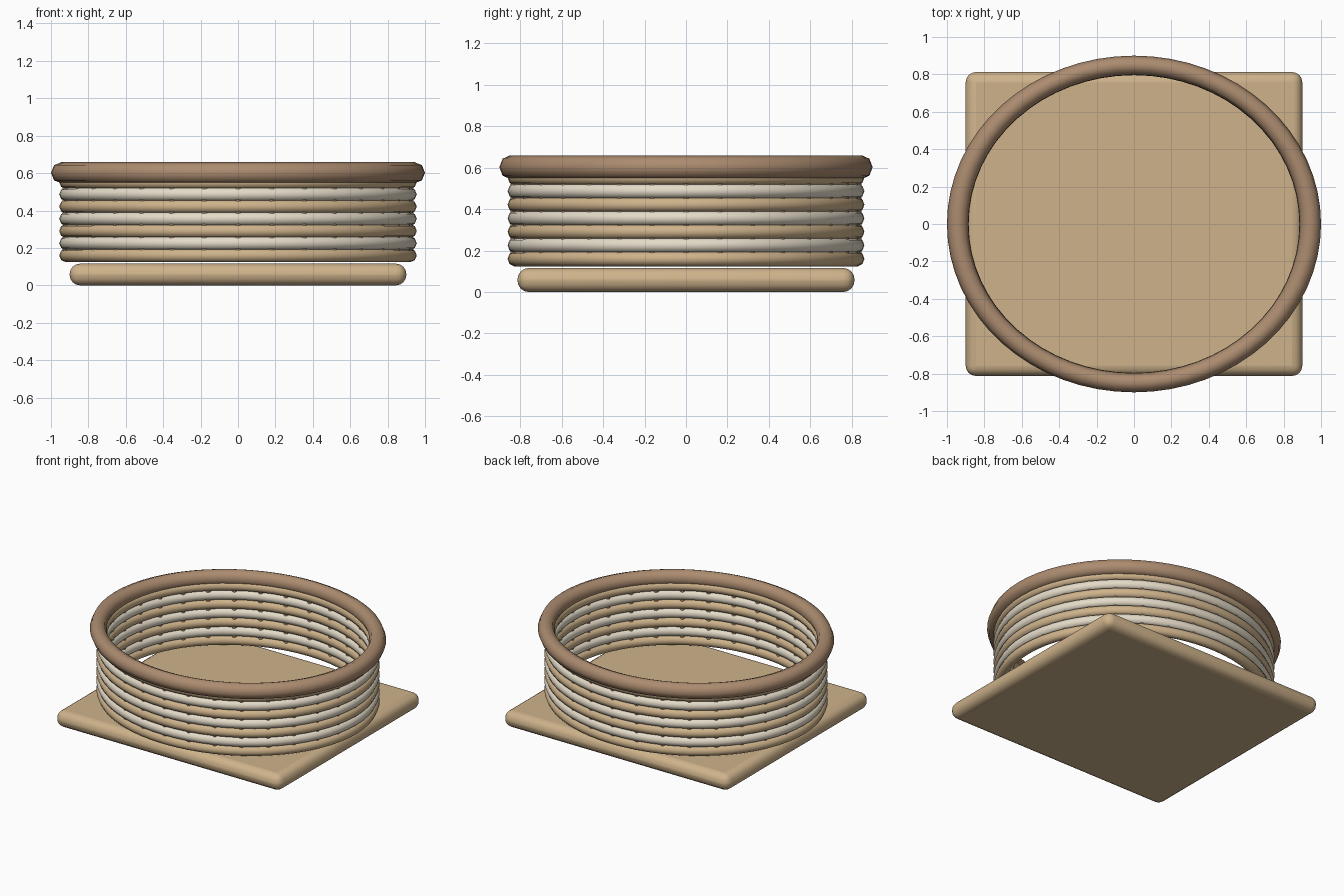
import bpy
from math import cos, sin, tau, radians

if "Cube" in bpy.data.objects:
    bpy.data.objects.remove(bpy.data.objects["Cube"])

YS = 0.9  # the basket is slightly oval


def material(name, rgb):
    m = bpy.data.materials.new(name)
    m.diffuse_color = (*rgb, 1)
    m.use_nodes = True
    m.node_tree.nodes["Principled BSDF"].inputs["Base Color"].default_value = m.diffuse_color
    return m


tan = material("tan", (0.62, 0.45, 0.26))
cream = material("cream", (0.78, 0.71, 0.58))
brown = material("brown", (0.41, 0.26, 0.16))


def finish(name, mat, angle=60):
    ob = bpy.context.object
    ob.name = name
    ob.data.materials.append(mat)
    bpy.ops.object.transform_apply(location=False, rotation=False, scale=True)
    bpy.ops.object.shade_smooth_by_angle(angle=radians(angle))
    return ob


def oval_ring(name, z, major, minor, mat):
    bpy.ops.mesh.primitive_torus_add(location=(0, 0, z), major_radius=major,
                                     minor_radius=minor, major_segments=64,
                                     minor_segments=8)
    bpy.context.object.scale = (1, YS, 1)
    finish(name, mat)


# Rounded rectangular base board
bpy.ops.mesh.primitive_cube_add(size=1, location=(0, 0, 0.061))
bpy.context.object.scale = (1.8, 1.625, 0.116)
base = finish("base_board", tan)
bevel = base.modifiers.new("round", 'BEVEL')
bevel.width = 0.055
bevel.segments = 4
base.location.z = 0.058

# Woven wall: stacked coils in alternating colours
for i in range(7):
    oval_ring(f"coil_{i + 1}", 0.16 + i * 0.0653, 0.92, 0.036,
              cream if i % 2 else tan)

# Upright stakes running through the coils
for i in range(32):
    a = tau * i / 32
    bpy.ops.mesh.primitive_cylinder_add(
        vertices=8, radius=0.02, depth=0.46,
        location=(0.917 * cos(a), 0.917 * YS * sin(a), 0.365))
    finish(f"stake_{i + 1}", brown)

# Thick rim
oval_ring("rim", 0.602, 0.943, 0.057, brown)
